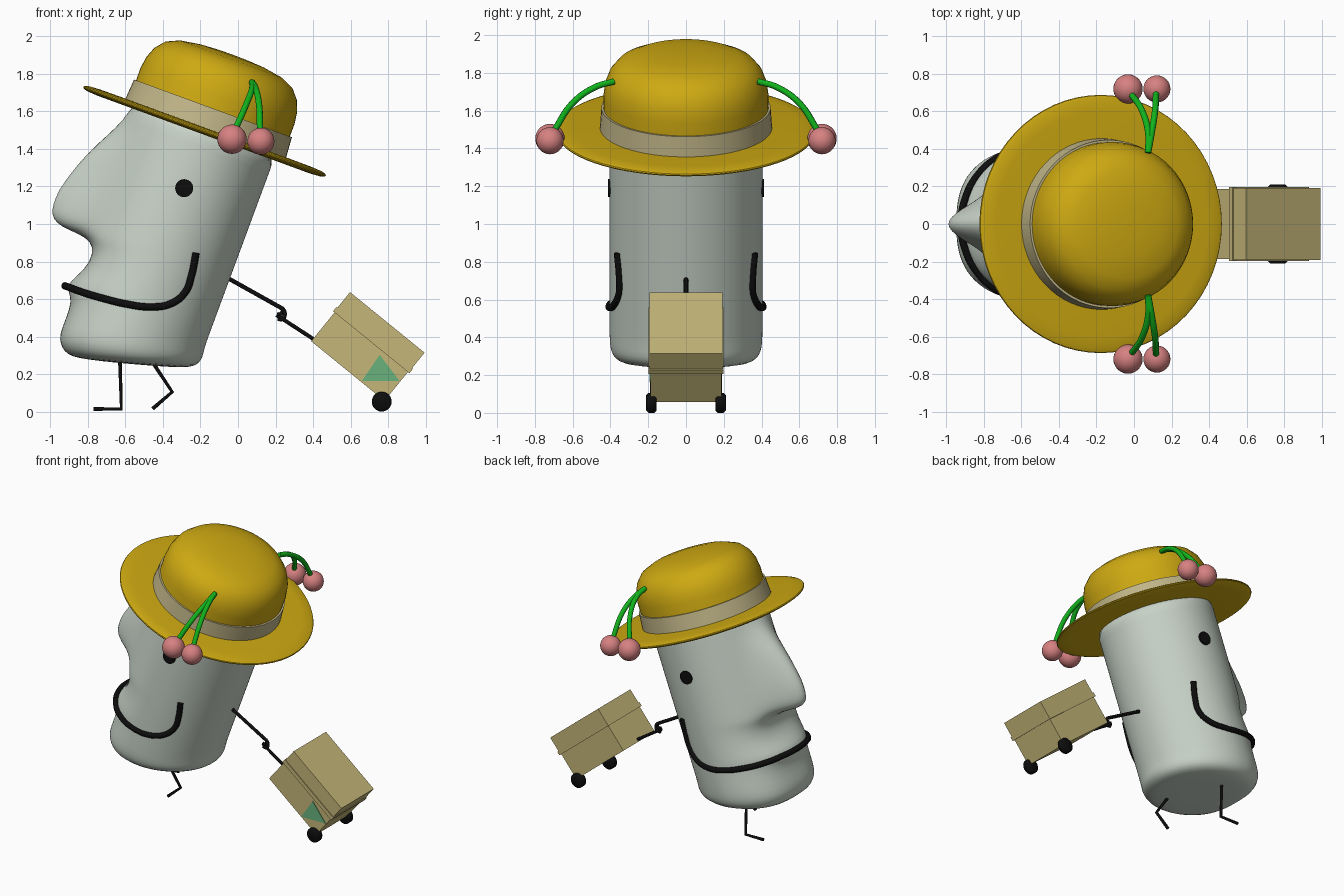
import bpy, bmesh
from math import sin, cos, pi, radians, exp
from mathutils import Matrix, Vector

if "Cube" in bpy.data.objects:
    bpy.data.objects.remove(bpy.data.objects["Cube"])


def material(name, r, g, b):
    m = bpy.data.materials.new(name)
    m.use_nodes = True
    m.diffuse_color = (r, g, b, 1)
    bsdf = m.node_tree.nodes["Principled BSDF"]
    bsdf.inputs["Base Color"].default_value = (r, g, b, 1)
    bsdf.inputs["Roughness"].default_value = 0.6
    return m


STONE = material("pale grey stone", 0.58, 0.65, 0.58)
YELLOW = material("mustard yellow", 0.62, 0.40, 0.006)
RIBBON = material("beige ribbon", 0.54, 0.47, 0.25)
CARTON = material("cardboard tan", 0.56, 0.47, 0.19)
CHERRY = material("cherry pink", 0.68, 0.22, 0.22)
STEM = material("stem green", 0.006, 0.45, 0.012)
LEAF = material("sign green", 0.14, 0.45, 0.20)
BLACK = material("black", 0.004, 0.004, 0.004)


def finish(bm, name, mat, matrix=Matrix(), smooth=None):
    bmesh.ops.recalc_face_normals(bm, faces=bm.faces)
    mesh = bpy.data.meshes.new(name)
    bm.to_mesh(mesh)
    bm.free()
    mesh.materials.append(mat)
    obj = bpy.data.objects.new(name, mesh)
    bpy.context.collection.objects.link(obj)
    obj.matrix_world = matrix
    if smooth:
        bpy.ops.object.select_all(action='DESELECT')
        obj.select_set(True)
        bpy.context.view_layer.objects.active = obj
        bpy.ops.object.shade_smooth_by_angle(angle=radians(smooth))
    return obj


def loft(rings):
    """Closed skin through equally sized rings of points, capped at both ends."""
    bm = bmesh.new()
    loops = [[bm.verts.new(p) for p in ring] for ring in rings]
    n = len(loops[0])
    for a, b in zip(loops, loops[1:]):
        for i in range(n):
            j = (i + 1) % n
            bm.faces.new((a[i], a[j], b[j], b[i]))
    bm.faces.new(loops[0])
    bm.faces.new(loops[-1])
    return bm


def lathe(name, profile, mat, matrix, smooth=40, n=64):
    rings = [[(r * cos(2 * pi * i / n), r * sin(2 * pi * i / n), z) for i in range(n)]
             for r, z in profile]
    return finish(loft(rings), name, mat, matrix, smooth)


def tube(name, points, radius, mat, curved=True):
    curve = bpy.data.curves.new(name, 'CURVE')
    curve.dimensions = '3D'
    curve.bevel_depth = radius
    curve.bevel_resolution = 3
    curve.resolution_u = 8
    curve.use_fill_caps = True
    spline = curve.splines.new('BEZIER')
    spline.bezier_points.add(len(points) - 1)
    for bp, p in zip(spline.bezier_points, points):
        bp.co = p
        bp.handle_left_type = bp.handle_right_type = 'AUTO' if curved else 'VECTOR'
    curve.materials.append(mat)
    helper = bpy.data.objects.new(name + " path", curve)
    bpy.context.collection.objects.link(helper)
    dg = bpy.context.evaluated_depsgraph_get()
    mesh = bpy.data.meshes.new_from_object(helper.evaluated_get(dg))
    bpy.data.objects.remove(helper)
    obj = bpy.data.objects.new(name, mesh)
    bpy.context.collection.objects.link(obj)
    return obj


def box(name, u, v, half_y, mat, matrix):
    """Box spanning u along x, v along z and +-half_y, placed by matrix."""
    bm = bmesh.new()
    bmesh.ops.create_cube(bm, size=1)
    for p in bm.verts:
        p.co = (u[p.co.x > 0], half_y if p.co.y > 0 else -half_y, v[p.co.z > 0])
    return finish(bm, name, mat, matrix)


def disc(name, x, y, z, r, depth, mat, bevel=0.0):
    h = depth / 2
    profile = [(r - bevel, -h), (r, -h + bevel), (r, h - bevel), (r - bevel, h)]
    m = Matrix.Translation((x, y, z)) @ Matrix.Rotation(pi / 2, 4, 'X')
    return lathe(name, profile, mat, m, 50, 28)


# Head: a leaning column whose front edge carries nose, lips and chin
LEAN, RX, RY = 0.37, 0.43, 0.405


def axis_x(z):
    return -0.18 + (z - 1.5) * LEAN


FACE = [(-0.54, 1.69), (-0.575, 1.60), (-0.655, 1.51), (-0.75, 1.43), (-0.83, 1.35),
        (-0.89, 1.28), (-0.965, 1.18), (-0.995, 1.10), (-1.0, 1.05), (-0.975, 1.005),
        (-0.91, 0.97), (-0.81, 0.93), (-0.77, 0.88), (-0.785, 0.80), (-0.85, 0.73),
        (-0.91, 0.68), (-0.905, 0.64), (-0.885, 0.59), (-0.915, 0.50), (-0.953, 0.41)]
SEG = 64
rings = []
for fx, fz in FACE:
    bz = 0.34 + (fz - 0.41) * 0.81
    back, front = axis_x(bz) + RX, axis_x(fz) - RX
    bump = fx - front
    spread = 0.13 if bump < 0 else 0.28
    ring = []
    for i in range(SEG):
        t = 2 * pi * i / SEG
        y, k = RY * sin(t), (1 + cos(t)) / 2
        push = bump * exp(-(y / spread) ** 2) if cos(t) < 0 else 0
        ring.append(Vector((front + (back - front) * k + push, y, fz + (bz - fz) * k)))
    rings.append(ring)
base = rings[-1]
mid = sum(base, Vector()) / SEG
for scale, drop in ((0.98, 0.05), (0.93, 0.085), (0.83, 0.11), (0.6, 0.118), (0.2, 0.12)):
    rings.append([mid + (p - mid) * scale - Vector((0, 0, drop)) for p in base])
head = finish(loft(rings), "head", STONE, smooth=60)
head.modifiers.new("rounding", 'SUBSURF').levels = 1

# Hat
hat = Matrix.Translation((-0.178, 0, 1.494)) @ Matrix.Rotation(radians(20.1), 4, 'Y')
lathe("hat_brim", [(0.3, -0.016), (0.6, -0.018), (0.665, -0.014), (0.685, -0.006), (0.688, 0),
                   (0.685, 0.006), (0.665, 0.014), (0.6, 0.018), (0.3, 0.02)], YELLOW, hat)
lathe("hat_crown", [(0.435, 0), (0.437, 0.2), (0.428, 0.265), (0.405, 0.325), (0.36, 0.378),
                    (0.29, 0.41), (0.18, 0.428), (0.08, 0.434), (0.01, 0.435)], YELLOW, hat)
lathe("hat_ribbon", [(0.42, 0.005), (0.457, 0.005), (0.448, 0.13), (0.42, 0.13)], RIBBON, hat)

# Eyes, cherries and stems on both sides
for side, label in ((-1, "front"), (1, "back")):
    disc(label + "_eye", -0.287, side * 0.402, 1.191, 0.048, 0.024, BLACK)
    for x, z, r, bend, tag in ((-0.032, 1.452, 0.078, 0.045, "large"),
                               (0.122, 1.441, 0.072, 0.112, "small")):
        bm = bmesh.new()
        bmesh.ops.create_uvsphere(bm, u_segments=32, v_segments=16, radius=r)
        finish(bm, f"{label}_{tag}_cherry", CHERRY,
               Matrix.Translation((x, side * 0.72, z)), 60)
        tube(f"{label}_{tag}_stem",
             [(0.075, side * 0.38, 1.755), (0.065 + bend * 0.25, side * 0.48, 1.725),
              (bend, side * 0.60, 1.64), (x * 0.9 + 0.008, side * 0.70, 1.49)], 0.017, STEM)

# Mouth: half a smile given as angle from the front and height, then mirrored
smile = [(0, 0.67), (20, 0.662), (40, 0.637), (60, 0.606), (80, 0.574), (98, 0.558),
         (112, 0.575), (120, 0.638), (120, 0.729), (117, 0.846)]
half = [Vector((axis_x(z) - 0.435 * cos(radians(a)), 0.407 * sin(radians(a)), z))
        for a, z in smile]
tube("mouth", [Vector((p.x, -p.y, p.z)) for p in half[:0:-1]] + half, 0.02, BLACK)

# Legs, arm and hand
tube("back_leg", [(-0.63, 0.18, 0.30), (-0.622, 0.18, 0.014), (-0.77, 0.18, 0.014)],
     0.011, BLACK, False)
tube("front_leg", [(-0.46, -0.18, 0.27), (-0.351, -0.18, 0.105), (-0.455, -0.18, 0.015)],
     0.011, BLACK, False)
tube("arm", [(-0.06, 0, 0.715), (0.235, 0, 0.55)], 0.012, BLACK, False)
tube("hand", [(0.23, 0, 0.555), (0.248, 0, 0.53), (0.238, 0, 0.495), (0.21, 0, 0.495)],
     0.012, BLACK)
tube("thumb", [(0.238, 0, 0.53), (0.222, 0, 0.518), (0.208, 0, 0.522)], 0.011, BLACK)
tube("cart_handle", [(0.205, 0, 0.515), (0.42, 0, 0.375)], 0.011, BLACK, False)

# Cart: tilted carton with lid, rim and wheels
cart = Matrix.Translation((0.69, 0, 0.345)) @ Matrix.Rotation(radians(39.1), 4, 'Y')
box("cart_body", (-0.252, 0.252), (-0.166, 0.04), 0.187, CARTON, cart)
box("cart_rim", (-0.262, 0.262), (0.032, 0.062), 0.198, CARTON, cart)
box("cart_lid", (-0.256, 0.256), (0.06, 0.168), 0.192, CARTON, cart)
for side, label in ((-1, "front"), (1, "back")):
    disc(label + "_wheel", 0.766, side * 0.183, 0.053, 0.053, 0.055, BLACK, 0.012)

# Triangular sign on the carton
sign = [(0.755, 0.303), (0.66, 0.163), (0.862, 0.163)]
finish(loft([[(x, y, z) for x, z in sign] for y in (-0.186, -0.192)]),
       "triangle_sign", LEAF)
